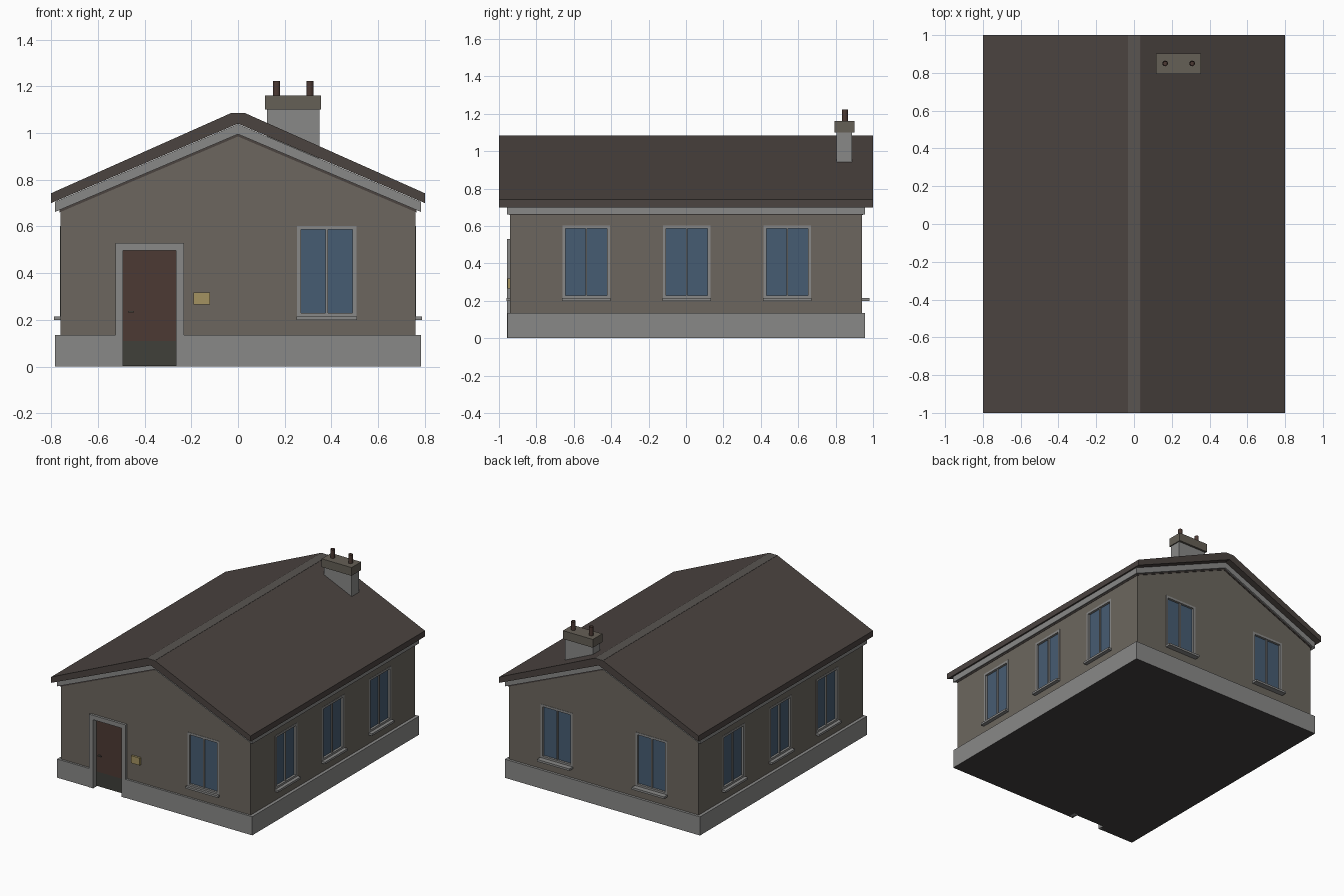
import bpy, bmesh, math
from mathutils import Matrix, Vector

if "Cube" in bpy.data.objects:
    bpy.data.objects.remove(bpy.data.objects["Cube"])

STONE = (0.25, 0.25, 0.245, 1)
WALL = (0.150, 0.134, 0.113, 1)
ROOF = (0.070, 0.057, 0.051, 1)
RIDGE = (0.10, 0.09, 0.083, 1)
DOOR = (0.073, 0.042, 0.034, 1)
STEP = (0.050, 0.050, 0.042, 1)
GLASS = (0.062, 0.107, 0.170, 1)
BRASS = (0.37, 0.29, 0.12, 1)
CAP = (0.13, 0.115, 0.093, 1)
UNDER = (0.055, 0.053, 0.05, 1)
mats = {}


def paint(color):
    if color not in mats:
        mats[color] = bpy.data.materials.new("paint")
        mats[color].diffuse_color = color
    return mats[color]


def finish(name, bm, color):
    bmesh.ops.recalc_face_normals(bm, faces=bm.faces)
    me = bpy.data.meshes.new(name)
    bm.to_mesh(me)
    bm.free()
    ob = bpy.data.objects.new(name, me)
    bpy.context.collection.objects.link(ob)
    me.materials.append(paint(color))
    return ob


def boxes(name, items, color=STONE, m=Matrix()):
    """Boxes given as (x0, x1, y0, y1, z0, z1), moved by m."""
    bm = bmesh.new()
    for x0, x1, y0, y1, z0, z1 in items:
        mid = Vector((x0 + x1, y0 + y1, z0 + z1)) / 2
        size = Matrix.Diagonal((x1 - x0, y1 - y0, z1 - z0, 1))
        bmesh.ops.create_cube(bm, size=1, matrix=m @ Matrix.Translation(mid) @ size)
    return finish(name, bm, color)


def prism(name, profile, y, color=STONE):
    """Extrude an xz profile from -y to y."""
    bm = bmesh.new()
    f = bm.faces.new([bm.verts.new((x, -y, z)) for x, z in profile])
    r = bmesh.ops.extrude_face_region(bm, geom=[f])
    new = [v for v in r["geom"] if isinstance(v, bmesh.types.BMVert)]
    bmesh.ops.translate(bm, verts=new, vec=(0, 2 * y, 0))
    return finish(name, bm, color)


def chevron(name, w, y, apex, thick, color):
    low = apex - 0.425 * w
    return prism(name, [(-w, low - thick), (0, apex - thick), (w, low - thick),
                        (w, low), (0, apex), (-w, low)], y, color)


# Walls, plinth with dark underside, eaves trim, roof and ridge
walls = prism("walls", [(-0.76, 0.1), (0.76, 0.1), (0.76, 0.69), (0, 1.013), (-0.76, 0.69)], 0.94, WALL)
plinth = boxes("plinth", [(-0.783, 0.783, -0.955, 0.958, 0, 0.135)])
plinth.data.materials.append(paint(UNDER))
for f in plinth.data.polygons:
    f.material_index = int(f.normal.z < -0.5)
chevron("eaves_trim", 0.783, 0.957, 1.038, 0.043, STONE)
chevron("eaves_batten", 0.765, 0.945, 1.0, 0.015, ROOF)
prism("roof", [(-0.8, 0.70), (0, 1.04), (0.8, 0.70), (0.8, 0.742),
               (0.035, 1.083), (-0.035, 1.083), (-0.8, 0.742)], 1.0, ROOF)
boxes("ridge", [(-0.033, 0.033, -1.0, 1.0, 1.08, 1.0845)], RIDGE)

# Windows: (along-wall position, wall distance, turn, sill depth)
spots = [(0.38, 0.94, 0, 0.02), (-0.38, 0.94, 180, 0.04), (0.38, 0.94, 180, 0.04)]
spots += [(p + 0.004 * (1 if turn > 0 else -1), 0.76, turn, 0.027)
          for turn in (90, -90) for p in (-0.537, 0, 0.537)]
cuts = bmesh.new()
for i, (p, d, turn, sill) in enumerate(spots):
    m = Matrix.Rotation(math.radians(turn), 4, "Z") @ Matrix.Translation((p, -d, 0))
    boxes(f"window_frame_{i}", [(-0.127, -0.111, -0.002, 0.03, 0.215, 0.603),
                                (0.111, 0.127, -0.002, 0.03, 0.215, 0.603),
                                (-0.111, 0.111, -0.002, 0.03, 0.587, 0.603),
                                (-0.111, 0.111, -0.002, 0.03, 0.215, 0.229),
                                (-0.005, 0.005, 0.004, 0.03, 0.229, 0.587)], STONE, m)
    boxes(f"window_glass_{i}", [(-0.111, 0.111, 0.014, 0.03, 0.229, 0.587)], GLASS, m)
    boxes(f"window_sill_{i}", [(-0.13, 0.13, -sill, 0.02, 0.20, 0.215)], STONE, m)
    bmesh.ops.create_cube(cuts, size=1, matrix=m @ Matrix.Translation((0, 0, 0.408))
                          @ Matrix.Diagonal((0.238, 0.054, 0.374, 1)))

# Doorway cut through wall and plinth
bmesh.ops.create_cube(cuts, size=1, matrix=Matrix.Translation((-0.38, -0.95, 0.2))
                      @ Matrix.Diagonal((0.23, 0.1, 0.6, 1)))
cutter = finish("opening_cutter", cuts, STONE)
cutter.hide_render = True
cutter.hide_set(True)
for ob in (walls, plinth):
    mod = ob.modifiers.new("openings", "BOOLEAN")
    mod.object = cutter
    mod.solver = "EXACT"

# Door surround, door, step, handle and wall plaque
boxes("door_surround", [(-0.525, -0.493, -0.957, -0.90, 0, 0.53),
                        (-0.265, -0.232, -0.957, -0.90, 0, 0.53),
                        (-0.493, -0.265, -0.957, -0.90, 0.498, 0.53)])
boxes("door", [(-0.495, -0.265, -0.92, -0.89, 0.11, 0.498)], DOOR)
boxes("door_step", [(-0.495, -0.265, -0.915, -0.89, 0.003, 0.11)], STEP)
boxes("door_handle", [(-0.47, -0.445, -0.937, -0.931, 0.231, 0.238),
                      (-0.47, -0.463, -0.932, -0.918, 0.231, 0.238)], CAP)
boxes("wall_plaque", [(-0.19, -0.12, -0.955, -0.93, 0.265, 0.318)], BRASS)

# Chimney with cap and two hollow pots
boxes("chimney_stack", [(0.125, 0.349, 0.805, 0.887, 0.85, 1.10)])
boxes("chimney_cap", [(0.116, 0.356, 0.793, 0.902, 1.10, 1.16)], CAP)
for i, x in enumerate((0.165, 0.308)):
    bm = bmesh.new()
    bmesh.ops.create_cone(bm, cap_ends=True, segments=12, radius1=0.015, radius2=0.015,
                          depth=0.07, matrix=Matrix.Translation((x, 0.85, 1.188)))
    top = [f for f in bm.faces if f.calc_center_median().z > 1.22]
    bmesh.ops.inset_region(bm, faces=top, thickness=0.004)
    bmesh.ops.translate(bm, verts=top[0].verts, vec=(0, 0, -0.04))
    finish(f"chimney_pot_{i}", bm, DOOR)

for m in bpy.data.materials:
    if m.users and not m.is_grease_pencil:
        m.use_nodes = True
        m.node_tree.nodes["Principled BSDF"].inputs["Base Color"].default_value = m.diffuse_color
